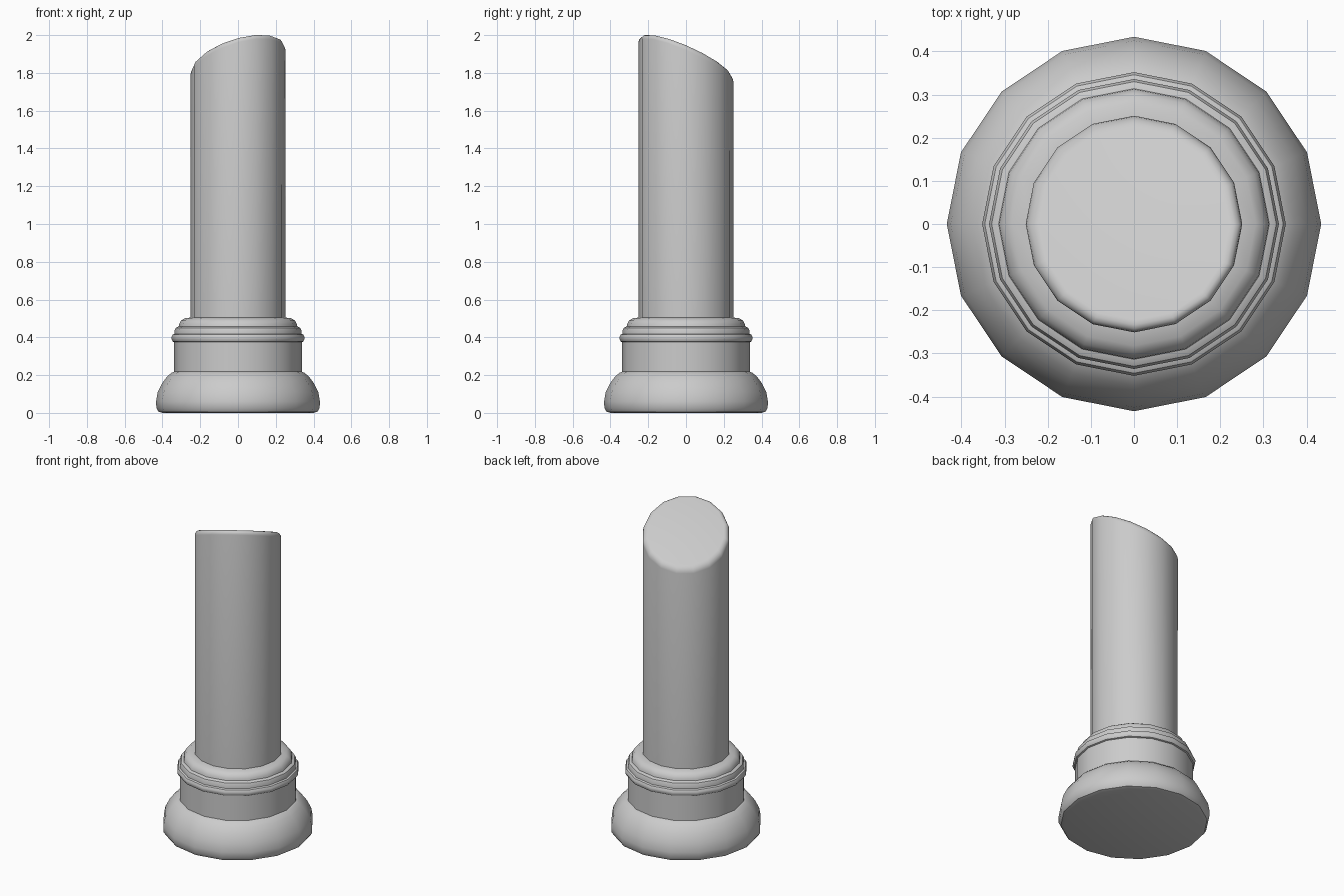
import bpy, bmesh, math
from mathutils import Vector

old = bpy.data.objects.get("Cube")
if old:
    bpy.data.objects.remove(old, do_unlink=True)

SIDES = 16

stone = bpy.data.materials.new("grey stone")
stone.use_nodes = True
grey = (0.6, 0.6, 0.6, 1)
stone.diffuse_color = grey
stone.node_tree.nodes["Principled BSDF"].inputs["Base Color"].default_value = grey


def lathe_mesh(profile):
    """Closed solid of revolution from (radius, height) points, bottom to top."""
    bm = bmesh.new()
    rings = []
    for r, z in profile:
        rings.append([bm.verts.new((r * math.cos(a), r * math.sin(a), z))
                      for a in (2 * math.pi * i / SIDES for i in range(SIDES))])
    for low, high in zip(rings, rings[1:]):
        for i in range(SIDES):
            j = (i + 1) % SIDES
            bm.faces.new((low[i], low[j], high[j], high[i]))
    bm.faces.new(rings[0][::-1])
    bm.faces.new(rings[-1])
    return bm


def finish(name, bm):
    bmesh.ops.recalc_face_normals(bm, faces=bm.faces[:])
    mesh = bpy.data.meshes.new(name)
    bm.to_mesh(mesh)
    bm.free()
    mesh.materials.append(stone)
    obj = bpy.data.objects.new(name, mesh)
    bpy.context.collection.objects.link(obj)
    bpy.ops.object.select_all(action='DESELECT')
    obj.select_set(True)
    bpy.context.view_layer.objects.active = obj
    bpy.ops.object.shade_smooth_by_angle(angle=math.radians(36))


# Rounded foot, drum and moulded collar
finish("base_cushion", lathe_mesh([
    (0.40, 0), (0.42, 0.006), (0.432, 0.025), (0.434, 0.06), (0.425, 0.11),
    (0.40, 0.16), (0.375, 0.193), (0.352, 0.212), (0.335, 0.22)]))
finish("drum", lathe_mesh([(0.338, 0.2), (0.338, 0.39)]))
finish("collar_bead", lathe_mesh([
    (0.335, 0.373), (0.346, 0.378), (0.352, 0.39), (0.352, 0.402),
    (0.346, 0.414), (0.333, 0.42)]))
finish("collar_band", lathe_mesh([
    (0.336, 0.41), (0.336, 0.435), (0.33, 0.45), (0.315, 0.458)]))
finish("collar_cap", lathe_mesh([
    (0.315, 0.45), (0.312, 0.47), (0.302, 0.488), (0.282, 0.501), (0.24, 0.506)]))

# Shaft, snapped off at a slant with a softened rim
bm = lathe_mesh([(0.251, 0.48), (0.251, 2.3)])
cut = bmesh.ops.bisect_plane(
    bm, geom=bm.verts[:] + bm.edges[:] + bm.faces[:],
    plane_co=(0, 0, 1.885), plane_no=Vector((-0.26, 0.42, 1)).normalized(),
    clear_outer=True)
rim = [e for e in cut["geom_cut"] if isinstance(e, bmesh.types.BMEdge)]
bmesh.ops.contextual_create(bm, geom=rim)
bmesh.ops.bevel(bm, geom=rim, offset=0.03, segments=4, profile=0.5,
                affect='EDGES', clamp_overlap=True)
lift = 2 - max(v.co.z for v in bm.verts)
for v in bm.verts:
    if v.co.z > 1:
        v.co.z += lift
finish("broken_shaft", bm)
